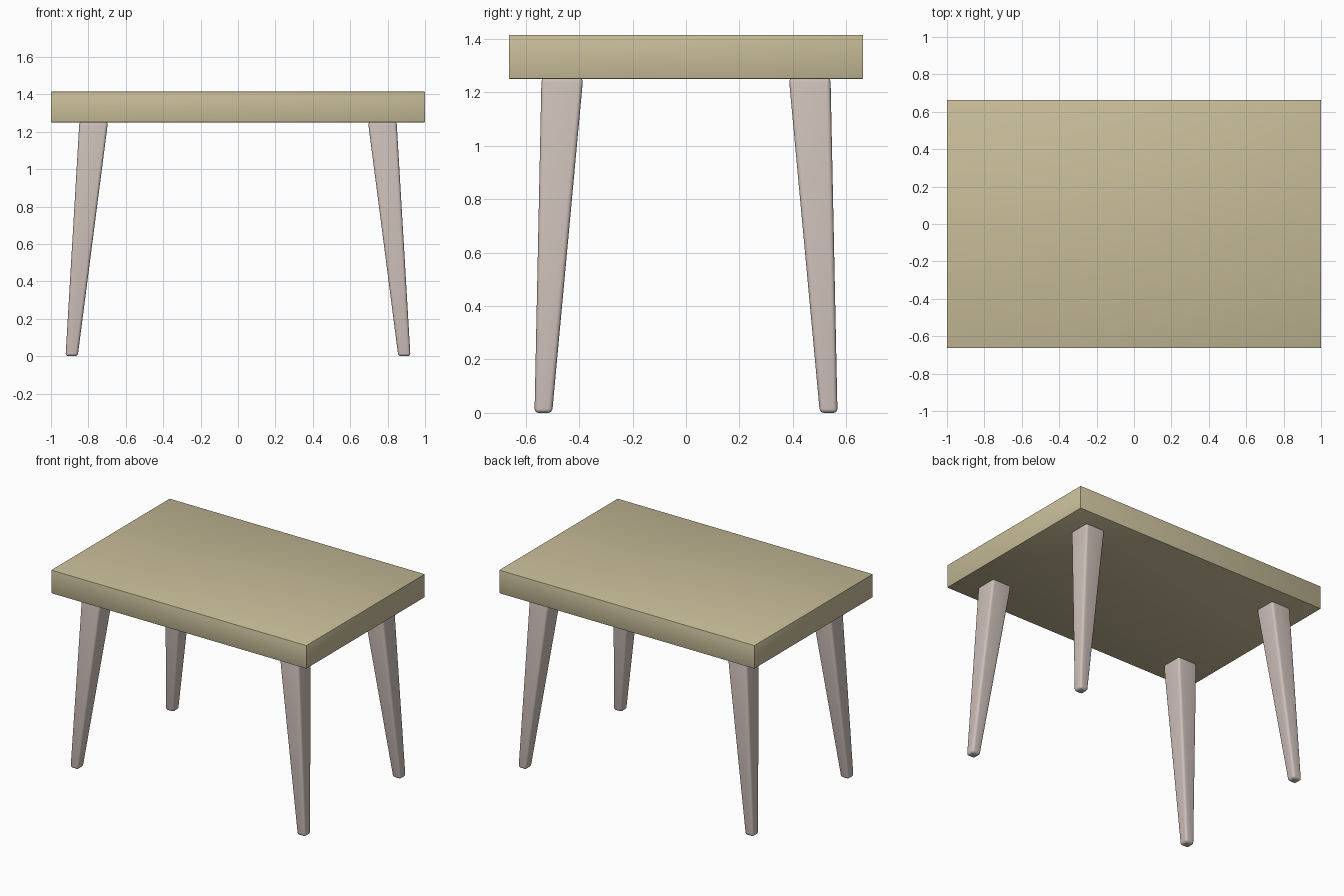
import bpy, bmesh

if "Cube" in bpy.data.objects:
    bpy.data.objects.remove(bpy.data.objects["Cube"])


def material(name, color):
    m = bpy.data.materials.new(name)
    m.diffuse_color = color
    m.use_nodes = True
    m.node_tree.nodes["Principled BSDF"].inputs["Base Color"].default_value = m.diffuse_color
    return m


def tapered_block(name, bottom, top, z0, z1, bevel, segments, mat):
    """Box whose bottom and top rectangles are (x0, x1, y0, y1)."""
    bm = bmesh.new()
    bmesh.ops.create_cube(bm, size=2)
    for v in bm.verts:
        x0, x1, y0, y1 = top if v.co.z > 0 else bottom
        v.co = (x1 if v.co.x > 0 else x0,
                y1 if v.co.y > 0 else y0,
                z1 if v.co.z > 0 else z0)
    bmesh.ops.bevel(bm, geom=bm.edges[:], offset=bevel, segments=segments,
                    profile=0.5, affect='EDGES', clamp_overlap=True)
    me = bpy.data.meshes.new(name)
    bm.to_mesh(me)
    bm.free()
    me.materials.append(mat)
    ob = bpy.data.objects.new(name, me)
    bpy.context.collection.objects.link(ob)
    bpy.ops.object.select_all(action='DESELECT')
    ob.select_set(True)
    bpy.context.view_layer.objects.active = ob
    bpy.ops.object.shade_smooth_by_angle()
    return ob


top_wood = material("top_wood", (0.58, 0.51, 0.32, 1))
leg_wood = material("leg_wood", (0.61, 0.52, 0.48, 1))

# Thick table top with barely eased edges
slab = (-1, 1, -0.663, 0.663)
tapered_block("table_top", slab, slab, 1.25, 1.415, 0.004, 2, top_wood)

# Splayed, tapered legs with rounded edges: one corner mirrored to four
legs = tapered_block("legs", (0.857, 0.922, 0.501, 0.567),
                     (0.695, 0.848, 0.385, 0.541),
                     0.004, 1.254, 0.016, 4, leg_wood)
mirror = legs.modifiers.new("mirror", 'MIRROR')
mirror.use_axis = (True, True, False)
# Feet rest exactly on the floor
lowest = min(v.co.z for v in legs.data.vertices)
for v in legs.data.vertices:
    v.co.z -= lowest * (1.25 - v.co.z) / 1.25
